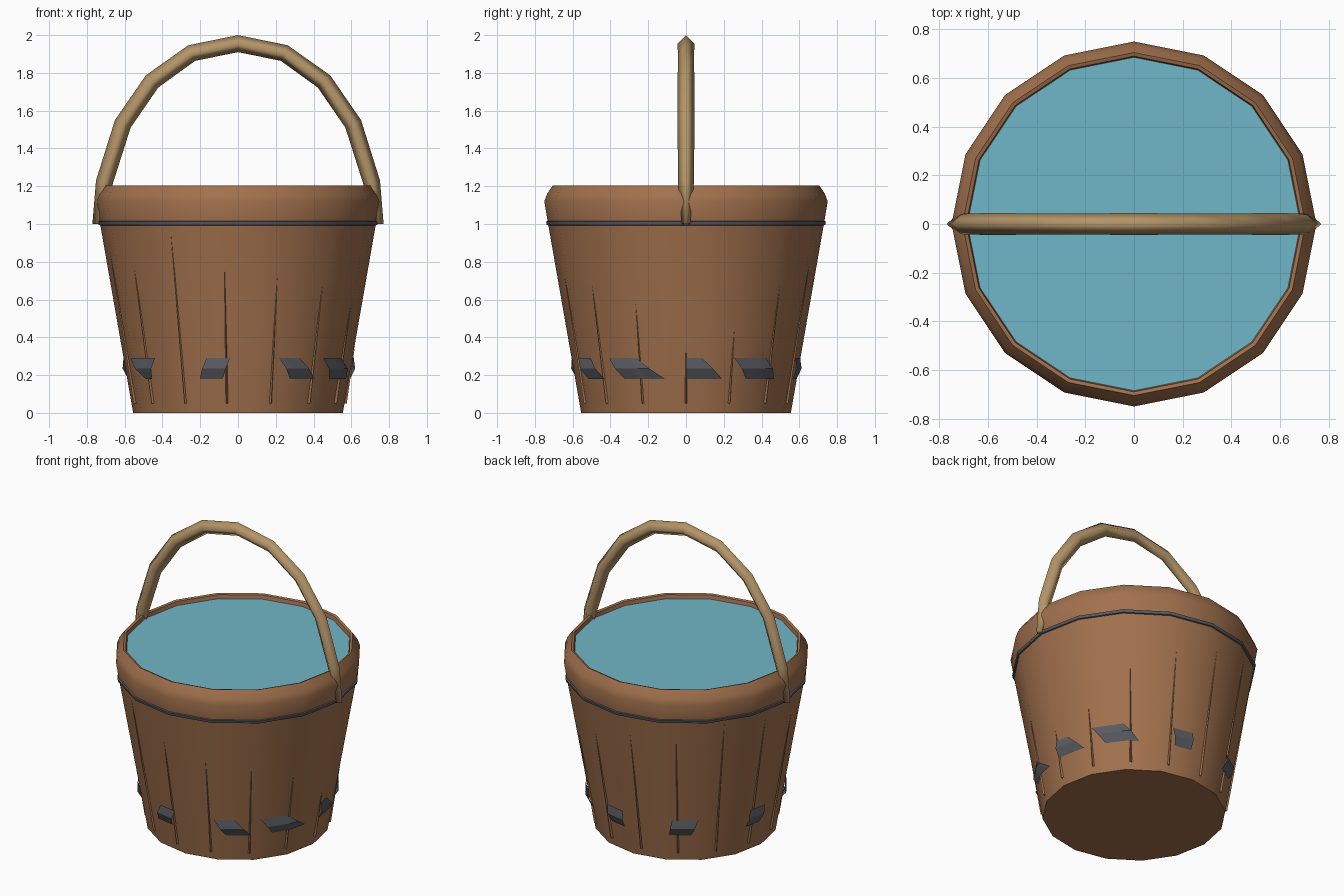
import bpy, bmesh
from math import sin, cos, radians, pi
from mathutils import Vector

old = bpy.data.objects.get("Cube")
if old:
    bpy.data.objects.remove(old, do_unlink=True)

SIDES = 16


def material(name, color):
    m = bpy.data.materials.new(name)
    m.use_nodes = True
    m.diffuse_color = (*color, 1)
    bsdf = m.node_tree.nodes["Principled BSDF"]
    bsdf.inputs["Base Color"].default_value = (*color, 1)
    bsdf.inputs["Roughness"].default_value = 0.9
    return m


wood = material("brown wood", (0.36, 0.165, 0.075))
pale_wood = material("pale wood", (0.46, 0.30, 0.14))
iron = material("dark iron", (0.10, 0.105, 0.12))
blue = material("water blue", (0.16, 0.47, 0.57))


def finish(name, bm, mat, angle=None):
    bmesh.ops.recalc_face_normals(bm, faces=bm.faces)
    mesh = bpy.data.meshes.new(name)
    bm.to_mesh(mesh)
    bm.free()
    mesh.materials.append(mat)
    obj = bpy.data.objects.new(name, mesh)
    bpy.context.collection.objects.link(obj)
    if angle:
        bpy.ops.object.select_all(action='DESELECT')
        obj.select_set(True)
        bpy.context.view_layer.objects.active = obj
        bpy.ops.object.shade_smooth_by_angle(angle=radians(angle))
    return obj


def bridge(bm, rings, closed=False):
    pairs = list(zip(rings, rings[1:])) + ([(rings[-1], rings[0])] if closed else [])
    for a, b in pairs:
        n = len(a)
        for i in range(n):
            j = (i + 1) % n
            bm.faces.new((a[i], a[j], b[j], b[i]))


def lathe(bm, profile, closed=False):
    rings = [[bm.verts.new((r * cos(2 * pi * i / SIDES), r * sin(2 * pi * i / SIDES), z))
              for i in range(SIDES)] for r, z in profile]
    bridge(bm, rings, closed)
    return rings


def wall(deg, z, lift=0.0):
    """Point on the faceted outer wall, lifted outward."""
    step = 360 / SIDES
    r = (0.555 + 0.175 * z) * cos(radians(step / 2)) / cos(radians(deg % step - step / 2))
    return Vector(((r + lift) * cos(radians(deg)), (r + lift) * sin(radians(deg)), z))


# Tapered bucket with a thick rim and flat bottom
bm = bmesh.new()
rings = lathe(bm, [(0.555, 0), (0.73, 1), (0.75, 1.12), (0.735, 1.16), (0.705, 1.205),
                   (0.69, 1.2), (0.68, 1.15)])
bm.faces.new(rings[0])
finish("bucket_body", bm, wood, 50)

# Water surface
bm = bmesh.new()
bmesh.ops.create_circle(bm, cap_ends=True, segments=SIDES, radius=0.69)
bmesh.ops.translate(bm, verts=bm.verts, vec=(0, 0, 1.175))
finish("water", bm, blue)

# Small ripples: thin slivers on the water
bm = bmesh.new()
for x, y, w in ((-0.33, 0.26, 0.11), (0.14, 0.25, 0.10), (-0.43, -0.06, 0.08),
                (-0.03, -0.05, 0.09), (0.05, -0.06, 0.10)):
    bm.faces.new([bm.verts.new((x + dx * w, y + dy, 1.178))
                  for dx, dy in ((0, 0), (0.3, -0.018), (1, 0.006))])
finish("ripples", bm, blue)

# Upper iron hoop
bm = bmesh.new()
lathe(bm, [(0.72, 0.99), (0.737, 0.995), (0.741, 1.013), (0.72, 1.02)], closed=True)
finish("upper_hoop", bm, iron, 40)

# Worn lower hoop: fragments given as top start, top end, bottom start, bottom end
bm = bmesh.new()
for t0, t1, b0, b1 in ((-69, -57, -62, -47), (-42, -26, -34, -11), (0, 8, 0, 19),
                       (25, 44, 33, 53), (73, 86, 75, 86), (117, 132, 115, 128),
                       (165, 177, 163, 174), (201, 224, 213, 219), (254, 266, 250, 262)):
    cols = 6
    grid = []
    for k in range(3):
        h = k / 2
        row = []
        for i in range(cols + 1):
            f = i / cols
            deg = (t0 + (t1 - t0) * f) * h + (b0 + (b1 - b0) * f) * (1 - h)
            row.append(bm.verts.new(wall(deg, 0.18 + 0.11 * h, 0.024 if k == 1 else 0.007)))
        grid.append(row)
    for a, b in zip(grid, grid[1:]):
        for i in range(cols):
            bm.faces.new((a[i], a[i + 1], b[i + 1], b[i]))
finish("lower_hoop", bm, iron, 30)

# Thin tapering ribs around the wall
bm = bmesh.new()
tops = (0.36, 0.44, 0.67, 0.79, 0.87, 0.95, 0.99, 0.93, 0.85, 0.78, 0.96, 0.79, 0.72, 0.68, 0.58)
for k, top in enumerate(tops):
    deg = k * 360 / len(tops)
    base = [bm.verts.new(wall(deg + d, 0.05, lift)) for d, lift in ((-1, -0.006), (0, 0.012), (1, -0.006))]
    tip = bm.verts.new(wall(deg, top, 0.002))
    bm.faces.new(base)
    for i in range(3):
        bm.faces.new((base[i], base[(i + 1) % 3], tip))
finish("wall_ribs", bm, wood)

# Arched handle: diamond section swept along a mirrored path (x, z, half thickness, half width)
half = [(0.745, 1.0, 0.026, 0.022), (0.708, 1.22, 0.045, 0.042), (0.61, 1.53, 0.046, 0.045),
        (0.455, 1.755, 0.046, 0.044), (0.245, 1.905, 0.045, 0.043)]
path = half + [(0, 1.955, 0.045, 0.045)] + [(-x, z, t, w) for x, z, t, w in reversed(half)]
bm = bmesh.new()
rings = []
for i, (x, z, t, w) in enumerate(path):
    a, b = path[max(i - 1, 0)], path[min(i + 1, len(path) - 1)]
    tangent = Vector((b[0] - a[0], 0, b[1] - a[1])).normalized()
    out = Vector((tangent.z, 0, -tangent.x))
    side = Vector((0, 1, 0))
    center = Vector((x, 0, z))
    if i in (0, len(path) - 1):
        out = Vector((1, 0, 0)) if x > 0 else Vector((-1, 0, 0))
    else:
        out = out if out.dot(center - Vector((0, 0, 1.2))) > 0 else -out
    rings.append([bm.verts.new(center + v) for v in (out * t, side * w, -out * t, -side * w)])
bridge(bm, rings)
bm.faces.new(rings[0])
bm.faces.new(rings[-1])
finish("handle", bm, pale_wood, 100)
